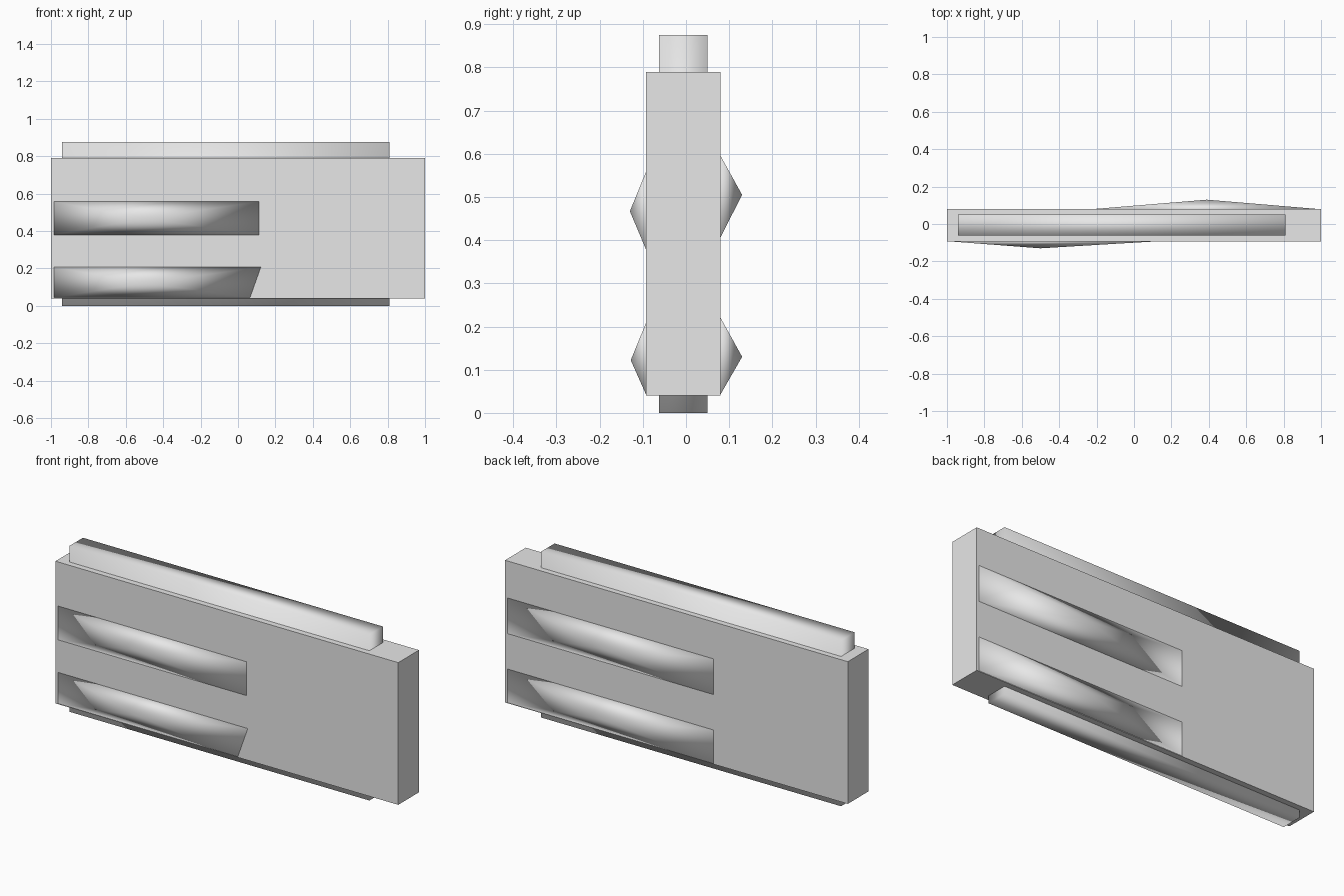
import bpy

if "Cube" in bpy.data.objects:
    bpy.data.objects.remove(bpy.data.objects["Cube"])

grey = bpy.data.materials.new("light_grey")
grey.diffuse_color = (0.8, 0.8, 0.8, 1)
grey.use_nodes = True
grey.node_tree.nodes["Principled BSDF"].inputs["Base Color"].default_value = grey.diffuse_color


def make(name, verts, faces, smooth):
    mesh = bpy.data.meshes.new(name)
    mesh.from_pydata(verts, [], faces)
    mesh.materials.append(grey)
    for p in mesh.polygons:
        p.use_smooth = smooth
    mesh.update()
    obj = bpy.data.objects.new(name, mesh)
    bpy.context.collection.objects.link(obj)
    return obj


def box(name, x0, x1, y0, y1, z0, z1, smooth=False):
    verts = [(x, y, z) for z in (z0, z1)
             for x, y in ((x0, y0), (x1, y0), (x1, y1), (x0, y1))]
    faces = [(3, 2, 1, 0), (4, 5, 6, 7)]
    faces += [(i, (i + 1) % 4, (i + 1) % 4 + 4, i + 4) for i in range(4)]
    return make(name, verts, faces, smooth)


def pyramid(name, x0, x1, z0, z1, base_y, apex, skew=0.0):
    # shallow four-sided pyramid whose base sits just inside the wall
    verts = [(x0, base_y, z0), (x1 - skew, base_y, z0),
             (x1, base_y, z1), (x0, base_y, z1), apex]
    faces = [(3, 2, 1, 0)] + [(i, (i + 1) % 4, 4) for i in range(4)]
    if apex[1] > base_y:
        faces = [f[::-1] for f in faces]
    return make(name, verts, faces, True)


# main slab
box("main_slab", -1, 1, -0.093, 0.08, 0.04, 0.79)

# softly shaded core running through the slab, showing above and below
box("core_bar", -0.94, 0.81, -0.062, 0.05, 0.0, 0.875, smooth=True)

# raised panels on the front
pyramid("front_upper_panel", -0.998, 0.13, 0.377, 0.56, -0.092, (-0.5, -0.13, 0.467))
pyramid("front_lower_panel", -0.998, 0.14, 0.041, 0.21, -0.092, (-0.5, -0.128, 0.122), 0.06)

# raised panels on the back
pyramid("back_upper_panel", -0.23, 0.998, 0.405, 0.597, 0.079, (0.39, 0.13, 0.505))
pyramid("back_lower_panel", -0.23, 0.998, 0.041, 0.222, 0.079, (0.39, 0.13, 0.13))
